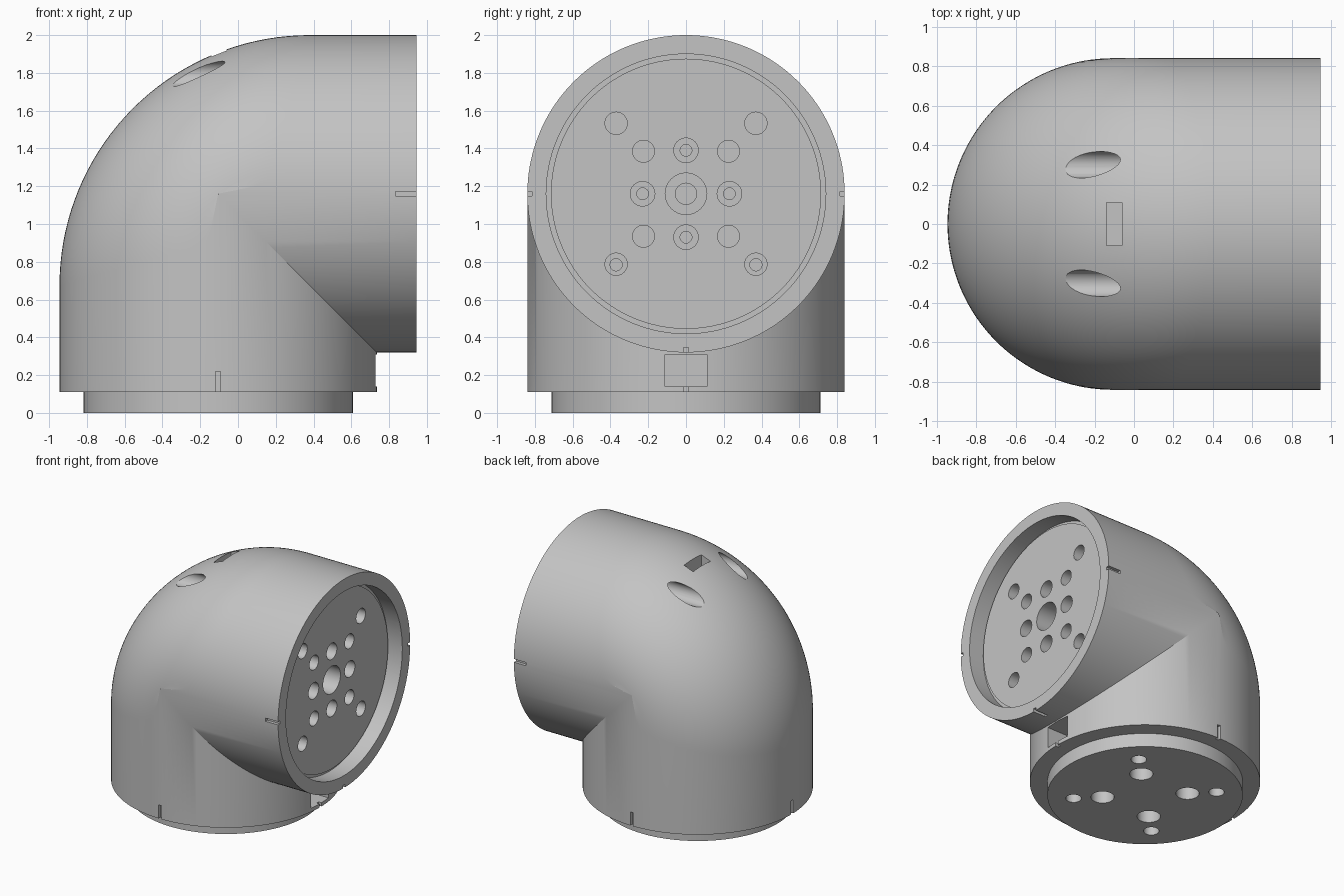
import bpy, bmesh, math
from mathutils import Matrix, Vector

cube = bpy.data.objects.get("Cube")
if cube:
    bpy.data.objects.remove(cube, do_unlink=True)

R = 0.84                  # tube radius
AX, AZ = -0.105, 1.16     # upright axis x, level axis z
END, BASE = 0.945, 0.11   # open end x, lower rim z
PLATE = END - 0.11        # face of the recessed plate

grey = bpy.data.materials.new("light grey")
grey.use_nodes = True
grey.diffuse_color = (0.55, 0.55, 0.55, 1)
grey.node_tree.nodes["Principled BSDF"].inputs["Base Color"].default_value = (0.55, 0.55, 0.55, 1)


def make(name, bm):
    bmesh.ops.recalc_face_normals(bm, faces=bm.faces)
    mesh = bpy.data.meshes.new(name)
    bm.to_mesh(mesh)
    bm.free()
    ob = bpy.data.objects.new(name, mesh)
    bpy.context.collection.objects.link(ob)
    mesh.materials.append(grey)
    return ob


def cylinder(bm, axis, start, end, a, b, r, sides=32):
    """Cylinder along X (a=y, b=z) or Z (a=x, b=y)."""
    mid = (start + end) / 2
    if axis == 'X':
        m = Matrix.Translation((mid, a, b)) @ Matrix.Rotation(math.pi / 2, 4, 'Y')
    else:
        m = Matrix.Translation((a, b, mid))
    bmesh.ops.create_cone(bm, cap_ends=True, segments=sides, radius1=r, radius2=r,
                          depth=abs(end - start), matrix=m)


def box(bm, centre, size):
    bmesh.ops.create_cube(bm, size=1, matrix=Matrix.Translation(centre) @ Matrix.Diagonal((*size, 1)))


def cut(targets, bm):
    cutter = make("cutter", bm)
    cutter.hide_render = True
    for ob in targets:
        bpy.context.view_layer.objects.active = ob
        mod = ob.modifiers.new("cut", 'BOOLEAN')
        mod.operation, mod.solver, mod.object = 'DIFFERENCE', 'EXACT', cutter
        bpy.ops.object.modifier_apply(modifier=mod.name)
    bpy.data.objects.remove(cutter, do_unlink=True)


def elbow():
    """Lofts slices across y: rounded outer corner, sharp mitred inner corner."""
    bm = bmesh.new()
    rows, steps, arc = [], 72, 36
    for i in range(steps + 1):
        t = math.pi * i / steps
        y, w = -R * math.cos(t), R * math.sin(t)
        bend = min(0.25 + 1.28 * w, 6.5 * w)
        cx, cz = AX - w + bend, AZ + w - bend
        pts = [(AX - w, BASE)]
        for k in range(arc + 1):
            a = math.pi / 2 * k / arc
            pts.append((cx - bend * math.cos(a), cz + bend * math.sin(a)))
        pts += [(END, AZ + w), (END, AZ - w), (AX + w, AZ - w), (AX + w, BASE)]
        rows.append([bm.verts.new((x, y, z)) for x, z in pts])
    n = len(rows[0])
    for p, q in zip(rows, rows[1:]):
        for k in range(n):
            j = (k + 1) % n
            bm.faces.new((p[k], p[j], q[j], q[k]))
    bmesh.ops.remove_doubles(bm, verts=bm.verts, dist=1e-4)
    return make("elbow_body", bm)


body = elbow()

# Plug under the lower rim
bm = bmesh.new()
cylinder(bm, 'Z', 0, BASE + 0.01, AX, 0, 0.7125, 128)
plug = make("base_plug", bm)

# Round recess in the open end
bm = bmesh.new()
cylinder(bm, 'X', PLATE - 0.02, END + 0.1, 0, AZ, 0.74, 128)
cut([body], bm)

# Plate at the bottom of the recess, leaving a thin groove round it
bm = bmesh.new()
cylinder(bm, 'X', PLATE - 0.03, PLATE, 0, AZ, 0.715, 128)
plate = make("end_plate", bm)

SIGNS = (-1, 1)
QUADS = [(s, t) for s in SIGNS for t in SIGNS]
CROSS = [(-0.23, 0), (0.23, 0), (0, -0.23), (0, 0.23)]

# Wide holes in the plate and the plug
bm = bmesh.new()
cylinder(bm, 'X', PLATE - 0.15, PLATE + 0.05, 0, AZ, 0.11)
for y, z in CROSS:
    cylinder(bm, 'X', PLATE - 0.1, PLATE + 0.05, y, AZ + z, 0.065)
for s, t in QUADS:
    cylinder(bm, 'X', PLATE - 0.15, PLATE + 0.05, s * 0.225, AZ + t * 0.225, 0.058)
    cylinder(bm, 'X', PLATE - 0.15, PLATE + 0.05, s * 0.37, AZ + t * 0.373, 0.059)
cut([body, plate], bm)

bm = bmesh.new()
for s, t in QUADS:
    cylinder(bm, 'Z', -0.05, 0.25, AX + s * 0.22, t * 0.22, 0.085)
    cylinder(bm, 'Z', -0.05, 0.25, AX + s * 0.37, t * 0.37, 0.057)
cut([body, plug], bm)

# Narrow bores behind the wide plate holes
bm = bmesh.new()
cylinder(bm, 'X', PLATE - 0.3, PLATE - 0.12, 0, AZ, 0.056)
for y, z in CROSS:
    cylinder(bm, 'X', PLATE - 0.25, PLATE - 0.08, y, AZ + z, 0.031)
for s in SIGNS:
    cylinder(bm, 'X', PLATE - 0.25, PLATE - 0.13, s * 0.37, AZ - 0.376, 0.032)
cut([body], bm)

# Tool bores and latch slots in the outer shell
bm = bmesh.new()
for s in SIGNS:
    cylinder(bm, 'X', -0.6, 0.15, s * 0.3, 1.795, 0.067)
box(bm, (-0.1, 0, 1.9), (0.08, 0.22, 0.3))
box(bm, (0.7, 0, 0.225), (0.3, 0.22, 0.17))
cut([body], bm)

# Alignment slits round both rims
bm = bmesh.new()
for x, y in ((R, 0), (-R, 0), (0, R), (0, -R)):
    size = (0.05, 0.026, 0.16) if x else (0.026, 0.05, 0.16)
    box(bm, (AX + x, y, BASE + 0.03), size)
for s in SIGNS:
    box(bm, (END - 0.03, s * R, AZ), (0.16, 0.05, 0.026))
box(bm, (END - 0.03, 0, AZ - R), (0.16, 0.026, 0.05))
cut([body], bm)

# Smooth walls with crisp edges
bpy.ops.object.select_all(action='DESELECT')
for ob in (body, plug, plate):
    ob.select_set(True)
bpy.context.view_layer.objects.active = body
bpy.ops.object.shade_smooth_by_angle(angle=math.radians(25))
